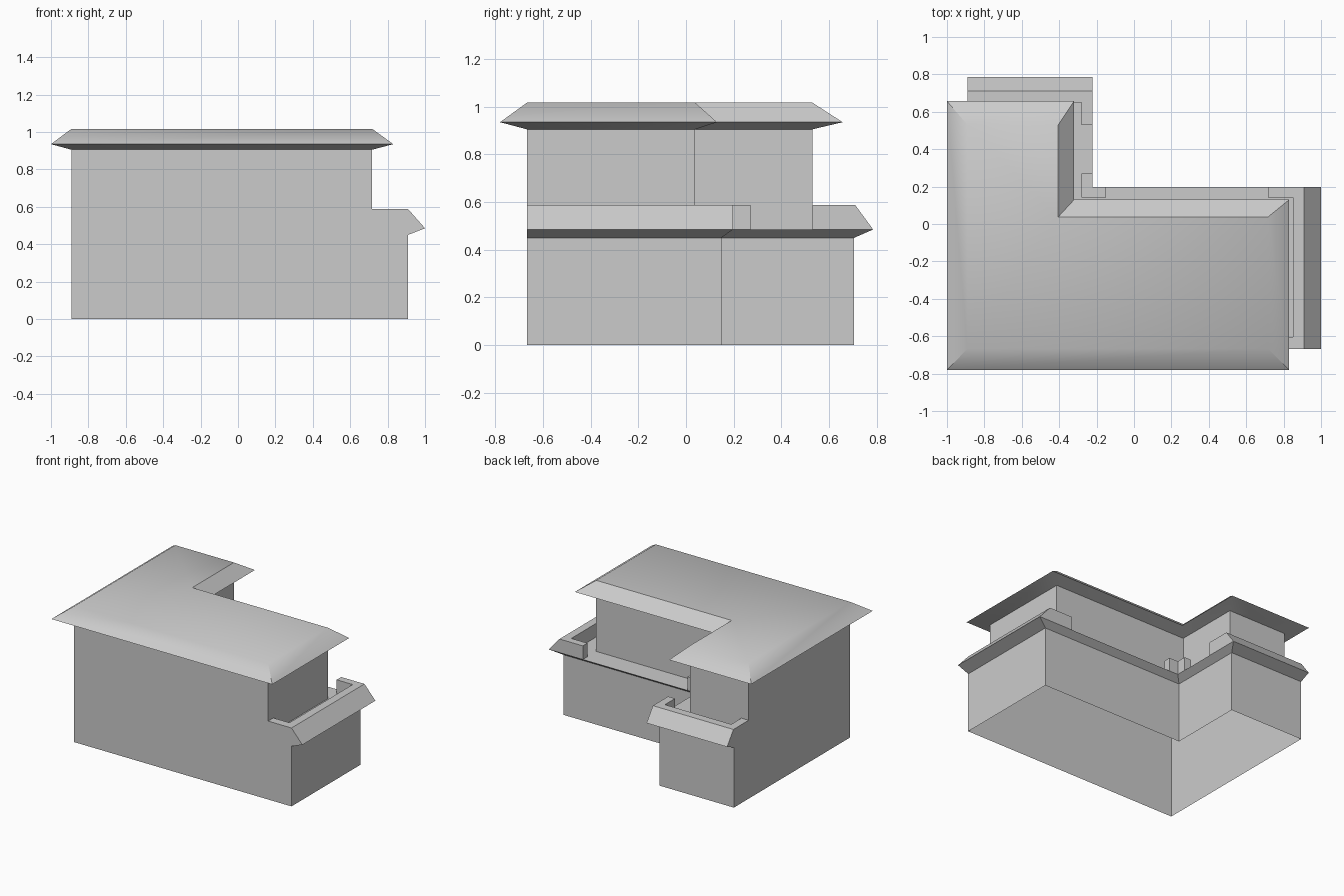
import bpy, bmesh, math

if "Cube" in bpy.data.objects:
    bpy.data.objects.remove(bpy.data.objects["Cube"])


def ell(x0, x1, y0, y1, xi, yi):
    """L-shaped outline with its inner corner at (xi, yi)."""
    return [(x0, y0), (x1, y0), (x1, yi), (xi, yi), (xi, y1), (x0, y1)]


def loft(name, rings, cap_top=False, cap_bottom=False, smooth=None):
    """Skin a stack of (outline, z) rings with quads."""
    bm = bmesh.new()
    loops = [[bm.verts.new((x, y, z)) for x, y in pts] for pts, z in rings]
    for a, b in zip(loops, loops[1:]):
        n = len(a)
        for i in range(n):
            j = (i + 1) % n
            # skip strips that collapse where both outlines are flush
            if (a[i].co - b[i].co).length < 1e-5 and (a[j].co - b[j].co).length < 1e-5:
                continue
            bm.faces.new((a[i], a[j], b[j], b[i]))
    if cap_top:
        bm.faces.new(loops[-1])
    if cap_bottom:
        bm.faces.new(loops[0][::-1])
    bmesh.ops.remove_doubles(bm, verts=bm.verts, dist=1e-5)
    me = bpy.data.meshes.new(name)
    bm.to_mesh(me)
    bm.free()
    ob = bpy.data.objects.new(name, me)
    bpy.context.collection.objects.link(ob)
    if smooth:
        bpy.ops.object.select_all(action='DESELECT')
        ob.select_set(True)
        bpy.context.view_layer.objects.active = ob
        bpy.ops.object.shade_smooth_by_angle(angle=math.radians(smooth))
    return ob


L, F = -0.89, -0.667                # flush left and front wall planes
Z_WALL, Z_DECK, Z_RAIL = 0.45, 0.485, 0.587
Z_EAVE0, Z_EAVE1, Z_TOP = 0.905, 0.935, 1.017

lower = ell(L, 0.91, F, 0.705, -0.275, 0.148)
ledge = ell(L, 1.0, F, 0.785, -0.223, 0.197)
upper = ell(L, 0.717, F, 0.53, -0.405, 0.038)
eave = ell(-1.0, 0.83, -0.78, 0.657, -0.32, 0.13)

# Walls: open-bottomed shell with a flared ledge and terrace deck
loft("lower_walls", [(lower, 0), (lower, Z_WALL)])
loft("terrace_ledge", [(lower, Z_WALL), (ledge, Z_DECK), (upper, Z_DECK)])
loft("upper_walls", [(upper, Z_DECK), (upper, Z_EAVE0)])

# Roof: sloped soffit, sloped rim and flat top
loft("roof", [(upper, Z_EAVE0), (eave, Z_EAVE1), (upper, Z_TOP)],
     cap_top=True, smooth=39)


# Terrace parapets: outer faces lean inwards towards the top
def right_rail(xo):
    return [(0.717, F), (xo, F), (xo, 0.197), (0.717, 0.197),
            (0.717, 0.143), (0.85, 0.143), (0.85, -0.605), (0.717, -0.605)]


def back_rail(yo):
    return [(L, 0.53), (-0.83, 0.53), (-0.83, 0.65), (-0.28, 0.65),
            (-0.28, 0.53), (-0.223, 0.53), (-0.223, yo), (L, yo)]


corner = [(-0.28, 0.143), (-0.15, 0.143), (-0.15, 0.197),
          (-0.223, 0.197), (-0.223, 0.27), (-0.28, 0.27)]

loft("right_parapet", [(right_rail(1.0), Z_DECK), (right_rail(0.91), Z_RAIL)], cap_top=True)
loft("back_parapet", [(back_rail(0.785), Z_DECK), (back_rail(0.71), Z_RAIL)], cap_top=True)
loft("corner_parapet", [(corner, Z_DECK), (corner, Z_RAIL)], cap_top=True)
